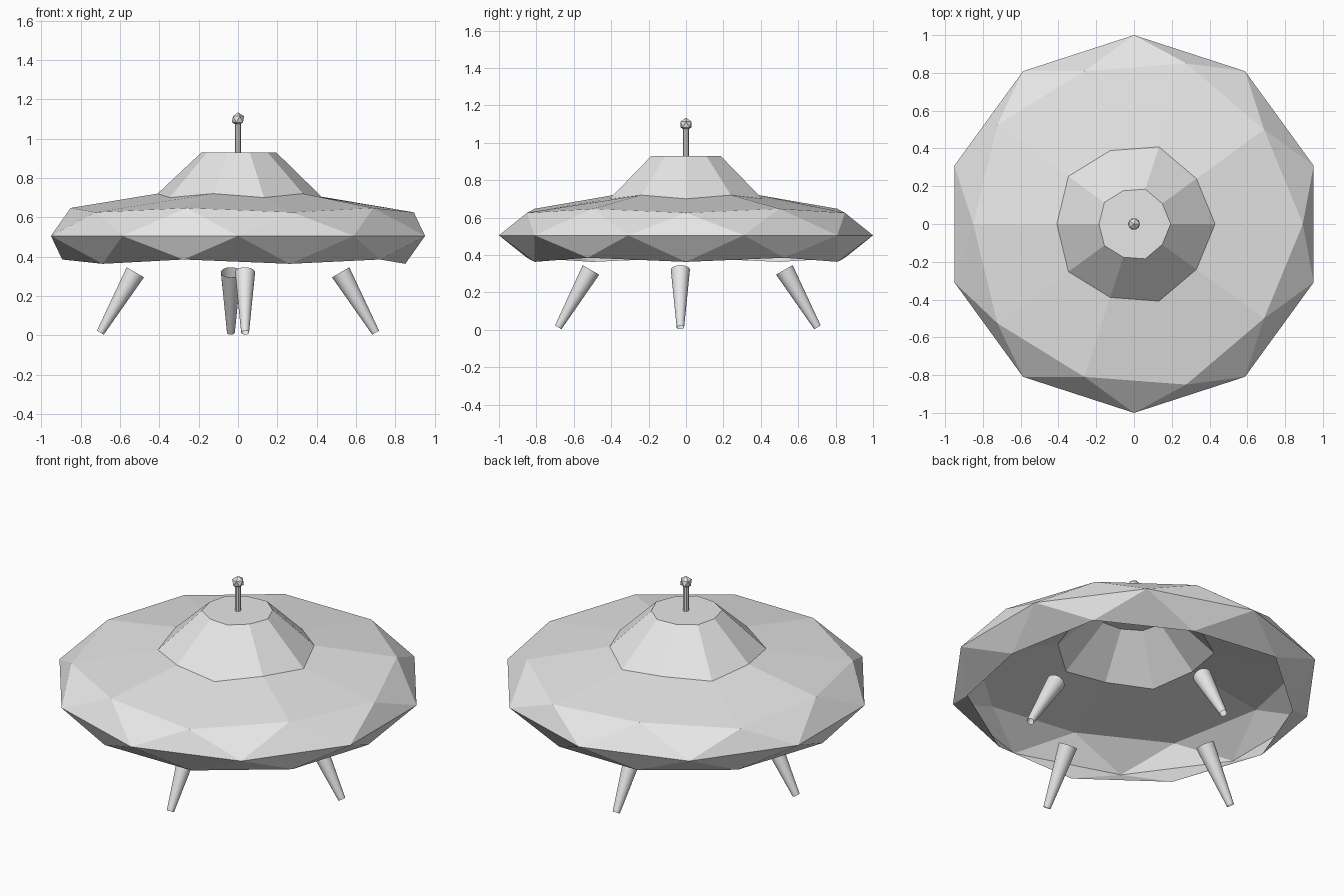
import bpy, bmesh
from math import cos, sin, pi, radians
from mathutils import Matrix, Vector

cube = bpy.data.objects.get("Cube")
if cube:
    bpy.data.objects.remove(cube)

grey = bpy.data.materials.new("light_grey_metal")
grey.use_nodes = True
grey.diffuse_color = (0.8, 0.8, 0.8, 1)
grey.node_tree.nodes["Principled BSDF"].inputs["Base Color"].default_value = (0.8, 0.8, 0.8, 1)


def finish(name, bm):
    mesh = bpy.data.meshes.new(name)
    bm.to_mesh(mesh)
    bm.free()
    mesh.materials.append(grey)
    obj = bpy.data.objects.new(name, mesh)
    bpy.context.collection.objects.link(obj)
    return obj


SIDES = 10
MID_Z = 0.505
STEP = 2 * pi / SIDES


def ring(bm, even, odd, turn=0):
    """Ten-sided ring whose even and odd corners have their own (radius, z)."""
    verts = []
    for i in range(SIDES):
        r, z = odd if i % 2 else even
        a = (i + turn) * STEP
        verts.append(bm.verts.new((r * cos(a), r * sin(a), z)))
    return verts


def zigzag(bm, straight, turned, flip):
    """Triangle band between a ring and one turned by half a step."""
    for i in range(SIDES):
        j = (i + 1) % SIDES
        for tri in ((turned[i - 1], turned[i], straight[i]),
                    (straight[i], turned[i], straight[j])):
            bm.faces.new(tri[::-1] if flip else tri)


def quads(bm, low, high):
    for i in range(SIDES):
        j = (i + 1) % SIDES
        bm.faces.new((low[i], low[j], high[j], high[i]))


# Hollow faceted saucer, open underneath, rising to a flat-topped cabin
bm = bmesh.new()
near, far = 0.12, 0.142
wide, narrow = 0.894, 0.851
bottom = ring(bm, (narrow, MID_Z - far), (wide, MID_Z - near))
rim = ring(bm, (1, MID_Z), (1, MID_Z), 0.5)
shoulder = ring(bm, (wide, MID_Z + near), (narrow, MID_Z + far))
neck = ring(bm, (wide * 0.48, 0.70), (narrow * 0.48, 0.72))
top = ring(bm, (0.194, 0.93), (0.185, 0.93))
zigzag(bm, bottom, rim, True)
zigzag(bm, shoulder, rim, False)
quads(bm, shoulder, neck)
quads(bm, neck, top)
bm.faces.new(top)
finish("saucer_hull", bm)

# Antenna rod and faceted tip
bm = bmesh.new()
bmesh.ops.create_cone(bm, cap_ends=True, segments=8, radius1=0.016, radius2=0.016,
                      depth=0.15, matrix=Matrix.Translation((0, 0, 1.0)))
finish("antenna_rod", bm)
bm = bmesh.new()
bmesh.ops.create_icosphere(bm, subdivisions=1, radius=0.035,
                           matrix=Matrix.Translation((0, 0, 1.098)))
finish("antenna_tip", bm)


def leg(name, foot, hip):
    """Open tapered tube from the foot up to the hip."""
    foot, hip = Vector(foot), Vector(hip)
    axis = hip - foot
    place = Matrix.Translation((foot + hip) / 2) @ axis.to_track_quat("Z", "Y").to_matrix().to_4x4()
    bm = bmesh.new()
    bmesh.ops.create_cone(bm, cap_ends=False, segments=32, radius1=0.02, radius2=0.051,
                          depth=axis.length, matrix=place)
    for f in bm.faces:
        f.smooth = True
    finish(name, bm)


# Four splayed legs
FOOT_Z, HIP_Z = 0.013, 0.32
for side, s in (("left", 1), ("right", -1)):
    leg(side + "_leg", (0.70 * s, -0.03, FOOT_Z), (0.522 * s, -0.03, HIP_Z))
leg("front_leg", (0.036, -0.683, FOOT_Z), (0.036, -0.508, HIP_Z))
leg("back_leg", (-0.036, 0.703, FOOT_Z), (-0.036, 0.526, HIP_Z))
